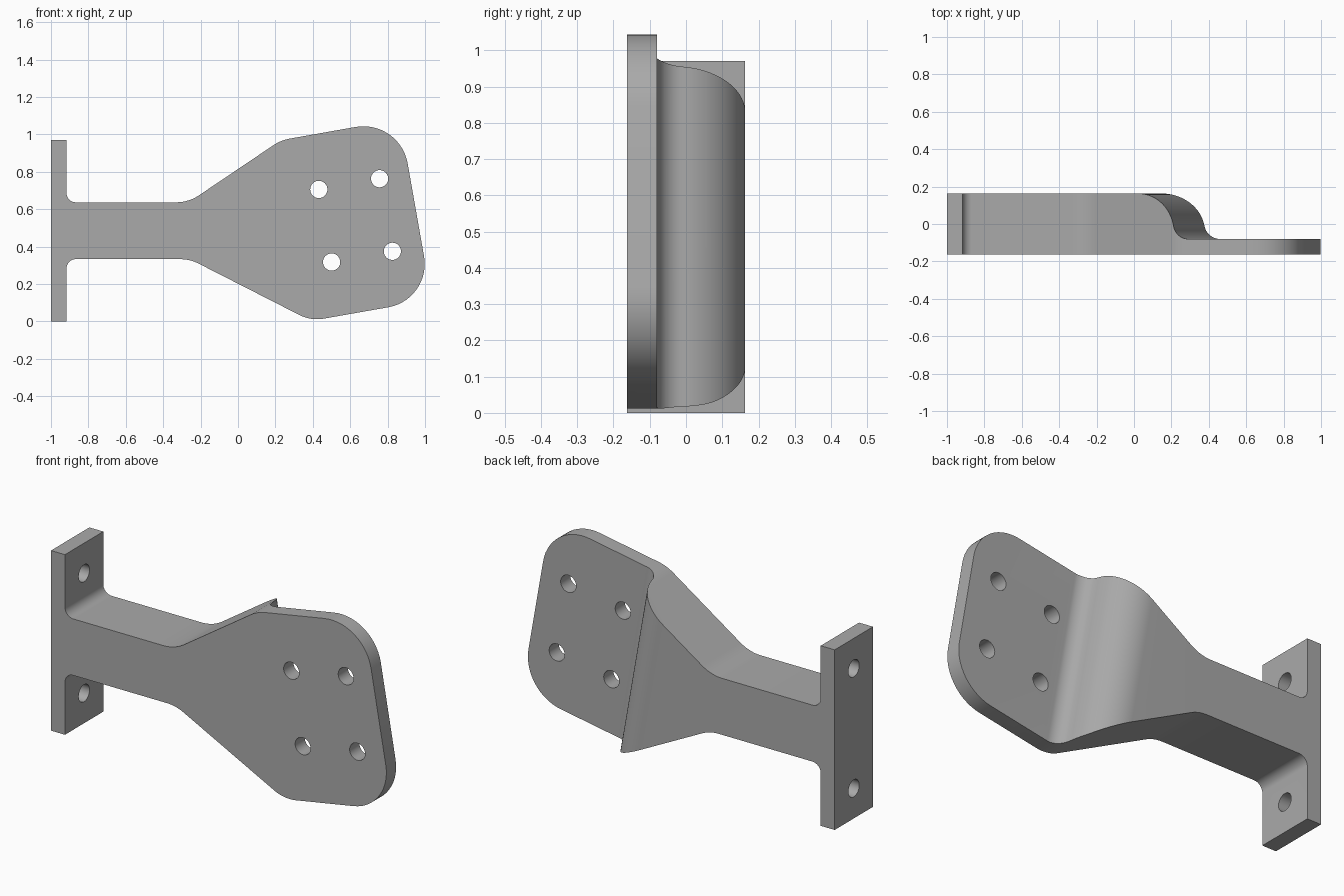
import bpy, bmesh, math
from math import sin, cos, pi, radians
from mathutils import Vector, Matrix

cube = bpy.data.objects.get("Cube")
if cube:
    bpy.data.objects.remove(cube, do_unlink=True)

TILT = radians(10)      # lean of the mounting plate
HALF = 0.163            # half of the bracket depth
STEP_Y = -0.08          # back surface of the thin plate

steel = bpy.data.materials.new("plain grey")
steel.use_nodes = True
grey = (0.4, 0.4, 0.4, 1)
steel.diffuse_color = grey
steel.node_tree.nodes["Principled BSDF"].inputs["Base Color"].default_value = grey


def tilted(u, v):
    return (u * cos(TILT) - v * sin(TILT), u * sin(TILT) + v * cos(TILT))


def rounded(corners, steps=14):
    """Turn (x, z, radius) corners into an outline with arcs."""
    out = []
    for i, (x, z, r) in enumerate(corners):
        p = Vector((x, z))
        if r == 0:
            out.append(p)
            continue
        a = (Vector(corners[i - 1][:2]) - p).normalized()
        b = (Vector(corners[(i + 1) % len(corners)][:2]) - p).normalized()
        half = a.angle(b) / 2
        centre = p + (a + b).normalized() * r / sin(half)
        start = p + a * r / math.tan(half) - centre
        end = p + b * r / math.tan(half) - centre
        sweep = start.angle_signed(end)
        for k in range(steps + 1):
            out.append(centre + Matrix.Rotation(-sweep * k / steps, 2) @ start)
    return out


def prism(name, points, vector):
    """Extrude a flat 3D outline along a vector."""
    bm = bmesh.new()
    face = bm.faces.new([bm.verts.new(p) for p in points])
    new = bmesh.ops.extrude_face_region(bm, geom=[face])["geom"]
    bmesh.ops.translate(bm, vec=vector,
                        verts=[g for g in new if isinstance(g, bmesh.types.BMVert)])
    bmesh.ops.recalc_face_normals(bm, faces=bm.faces)
    mesh = bpy.data.meshes.new(name)
    bm.to_mesh(mesh)
    bm.free()
    obj = bpy.data.objects.new(name, mesh)
    mesh.materials.append(steel)
    bpy.context.collection.objects.link(obj)
    return obj


def drill(name, centre, axis, length, radius=0.046):
    rot = Vector((0, 0, 1)).rotation_difference(axis)
    ring = [Vector(centre) - axis * length / 2
            + rot @ Vector((radius * cos(2 * pi * k / 40), radius * sin(2 * pi * k / 40), 0))
            for k in range(40)]
    return prism(name, ring, axis * length)


# Front outline: flange, arm, flare and tilted plate
lower_right = tilted(1.04, -0.065)
upper_right = tilted(1.04, 0.915)
outline = rounded([
    (-1, 0, 0), (-0.917, 0, 0),
    (-0.917, 0.333, 0.05), (-0.257, 0.333, 0.22),
    (0.39, 0.003, 0.21), (*lower_right, 0.235),
    (*upper_right, 0.24), (0.229, 0.969, 0.23),
    (-0.264, 0.637, 0.22), (-0.917, 0.637, 0.05),
    (-0.917, 0.97, 0), (-1, 0.97, 0)])
bracket = prism("bracket", [(p.x, -HALF, p.y) for p in outline], Vector((0, 2 * HALF, 0)))

# Back cutter: round shoulder and fillet swept along the tilted direction
R, r, swing = 0.21, 0.083, radians(80.2)
u0, u1 = 0.167, 0.456
profile = [(u0, HALF + 0.1)]
profile += [(u0 + R * sin(swing * k / 28), HALF - R + R * cos(swing * k / 28)) for k in range(29)]
profile += [(u1 - r * sin(swing * k / 18), STEP_Y + r - r * cos(swing * k / 18))
            for k in range(17, -1, -1)]
profile += [(1.5, STEP_Y), (1.5, HALF + 0.1)]
path = []
for u, y in profile:
    x, z = tilted(u, -0.5)
    path.append((x, y, z))
sx, sz = tilted(0, 2)
cutters = [prism("back_cutter", path, Vector((sx, 0, sz)))]

# Plate holes and flange holes
for u in (0.548, 0.878):
    for v in (0.226, 0.62):
        x, z = tilted(u, v)
        cutters.append(drill("plate_hole_cutter", (x, -0.12, z), Vector((0, 1, 0)), 0.3))
for z in (0.162, 0.808):
    cutters.append(drill("flange_hole_cutter", (-0.96, 0, z), Vector((1, 0, 0)), 0.3))

bpy.context.view_layer.objects.active = bracket
for c in cutters:
    mod = bracket.modifiers.new("cut", "BOOLEAN")
    mod.operation, mod.solver, mod.object = "DIFFERENCE", "EXACT", c
    bpy.ops.object.modifier_apply(modifier=mod.name)
    bpy.data.objects.remove(c, do_unlink=True)

bpy.ops.object.select_all(action="DESELECT")
bracket.select_set(True)
bpy.ops.object.shade_smooth_by_angle(angle=radians(25))
